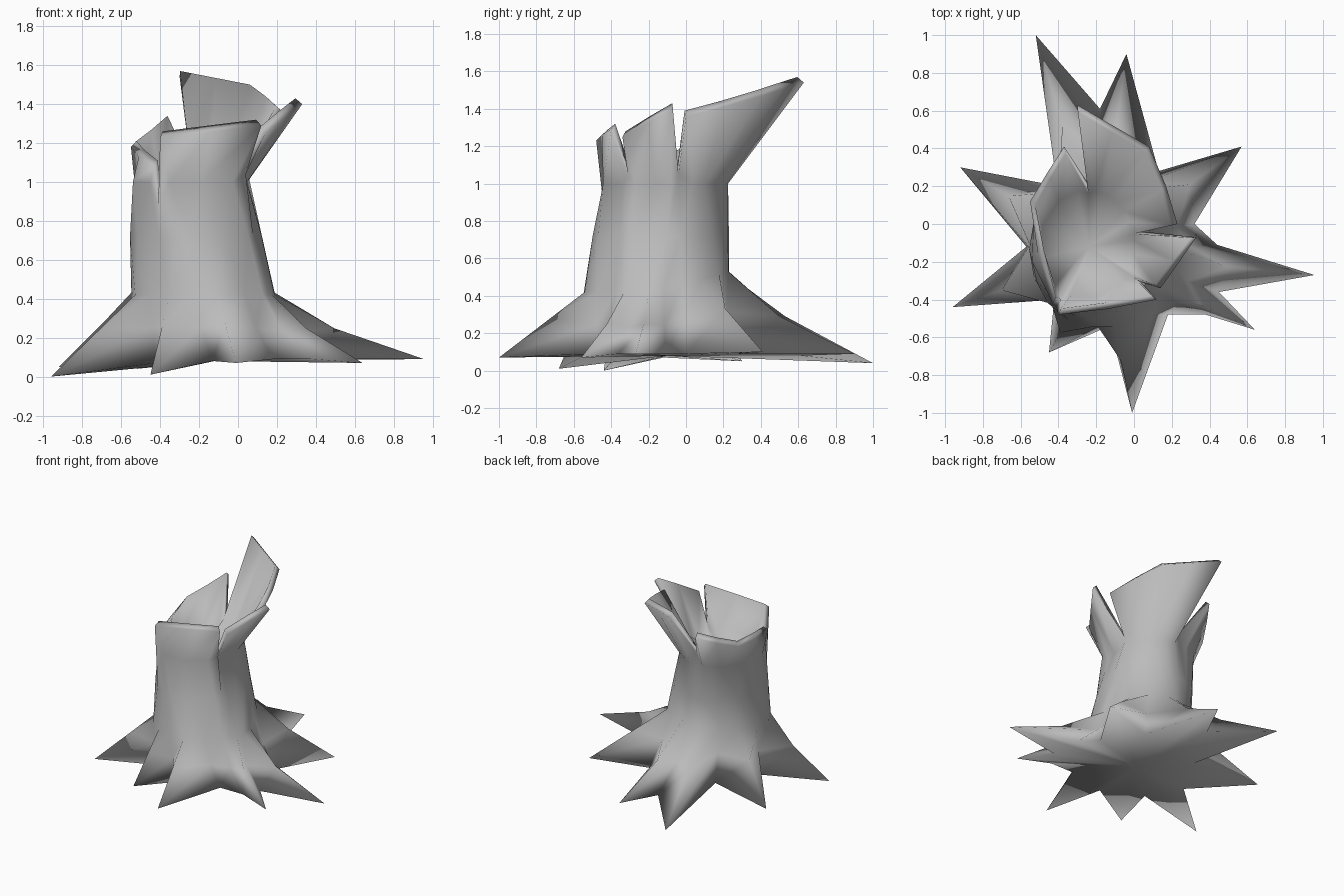
import bpy, bmesh, math
from mathutils import Vector

cube = bpy.data.objects.get("Cube")
if cube:
    bpy.data.objects.remove(cube)

wood = bpy.data.materials.new("grey wood")
wood.use_nodes = True
GREY = (0.5, 0.5, 0.5, 1)
wood.diffuse_color = GREY
wood.node_tree.nodes["Principled BSDF"].inputs["Base Color"].default_value = GREY

# Foot outline, counter-clockwise: position, is it a root tip, sag of the slope above it
FEET = [
    (.32, 0, .09, False, .03), (.57, .41, .10, True, 0), (.13, .28, .09, False, .03),
    (-.04, .90, .09, True, .06), (-.18, .61, .08, False, .08), (-.52, 1.0, .04, True, .04),
    (-.40, .20, .08, False, .03), (-.92, .30, .05, True, 0), (-.57, -.12, .07, False, .03),
    (-.96, -.44, 0, True, 0), (-.42, -.38, .07, False, .03), (-.45, -.68, .01, True, 0),
    (-.13, -.54, .08, False, .03), (-.01, -1.0, .07, True, 0), (.18, -.48, .09, False, .04),
    (.38, -.48, .09, False, .05), (.64, -.56, .07, True, .03), (.45, -.36, .09, False, .06),
    (.955, -.27, .09, True, .04), (.44, -.11, .09, False, .05)]

# Broken crown: each shard is (notch before it, base angles, top points)
SHARDS = [
    ((.05, -.04, 1.05), (25, 38, 52, 66, 80),
     [(.23, 0, 1.39), (.17, .20, 1.44), (.08, .41, 1.50), (-.11, .52, 1.535), (-.30, .63, 1.57)]),
    ((-.24, .21, 1.08), (100, 125, 160, 195, 228),
     [(-.37, .41, 1.34), (-.46, .27, 1.27), (-.55, .12, 1.21), (-.51, -.15, 1.16), (-.43, -.42, 1.11)]),
    ((-.41, -.44, .87), (250, 282, 318),
     [(-.40, -.48, 1.26), (-.14, -.45, 1.29), (.12, -.40, 1.32)]),
    ((.04, -.31, 1.04), (332, 350, 365),
     [(.14, -.34, 1.28), (.24, -.20, 1.36), (.33, -.07, 1.43)])]

N = len(FEET)
KNEE, NECK = Vector((-.18, -.16, .42)), Vector((-.25, -.11, 1.0))


def on_ellipse(centre, rx, ry, deg):
    a = math.radians(deg)
    return centre + Vector((rx * math.cos(a), ry * math.sin(a), 0))


def inward(p, amount):
    d = Vector((NECK.x - p.x, NECK.y - p.y, 0))
    return p + d.normalized() * amount


# Knee angles follow the root tips; valleys sit between their neighbours
raw = [math.degrees(math.atan2(f[1] - KNEE.y, f[0] - KNEE.x)) % 360 for f in FEET]


def middle(i):
    a, b = raw[i - 1], raw[(i + 1) % N]
    return (a + ((b - a) % 360) / 2) % 360


angles = [raw[i] if FEET[i][3] else middle(i) for i in range(N)]

feet = [Vector(f[:3]) for f in FEET]
knees, mids = [], []
for foot, deg, row in zip(feet, angles, FEET):
    knee = on_ellipse(KNEE, .37, .39, deg)
    knee.z += .11 * max(0, math.sin(math.radians(deg)))
    knees.append(knee)
    mids.append(knee.lerp(foot, .4) - Vector((0, 0, row[4])))

# Neck ring and crown edge; a notch shares one point in both
neck, crown, neck_angles = [], [], []
for notch, base, tops in SHARDS:
    p = Vector(notch)
    neck.append(p)
    crown.append(None)
    neck_angles.append(math.degrees(math.atan2(p.y - NECK.y, p.x - NECK.x)) % 360)
    for deg, top in zip(base, tops):
        neck.append(on_ellipse(NECK, .30, .34, deg))
        crown.append(Vector(top))
        neck_angles.append(deg)

waist = []
for a, b in zip(angles, neck_angles):
    turn = (b - a + 180) % 360 - 180
    waist.append(on_ellipse(Vector((-.215, -.135, .72)), .34, .365, a + turn / 2))

bm = bmesh.new()


def ring(points):
    return [bm.verts.new(p) for p in points]


def face(*verts):
    unique = list(dict.fromkeys(verts))
    if len(unique) > 2:
        bm.faces.new(unique)


def skin(lower, upper):
    for i in range(N):
        j = (i + 1) % N
        face(lower[i], lower[j], upper[j], upper[i])


def cap(loop, point):
    hub = bm.verts.new(point)
    for i in range(N):
        face(loop[i], loop[(i + 1) % N], hub)


def edge_loop(base, points):
    return [bm.verts.new(p) if p else v for v, p in zip(base, points)]


# Roots and outer bark
foot_r, mid_r, knee_r, waist_r, neck_r = map(ring, (feet, mids, knees, waist, neck))
crown_r = edge_loop(neck_r, [p and p - Vector((0, 0, .03)) for p in crown])
rows = [foot_r, mid_r, knee_r, waist_r, neck_r, crown_r]
for low, high in zip(rows, rows[1:]):
    skin(low, high)
cap(foot_r, (-.12, -.10, .08))

# Hollow: bevelled rim rising inward, inner wall and shallow floor
in_neck = ring(inward(p, .05) for p in neck)
in_crown = edge_loop(in_neck, [p and inward(p, .035) for p in crown])
skin(crown_r, in_crown)
skin(in_crown, in_neck)
cap(in_neck, (-.24, -.12, .94))

bmesh.ops.recalc_face_normals(bm, faces=bm.faces)
mesh = bpy.data.meshes.new("tree_stump")
bm.to_mesh(mesh)
bm.free()
mesh.materials.append(wood)
stump = bpy.data.objects.new("tree_stump", mesh)
bpy.context.collection.objects.link(stump)
bpy.context.view_layer.objects.active = stump
stump.select_set(True)
bpy.ops.object.shade_smooth()
